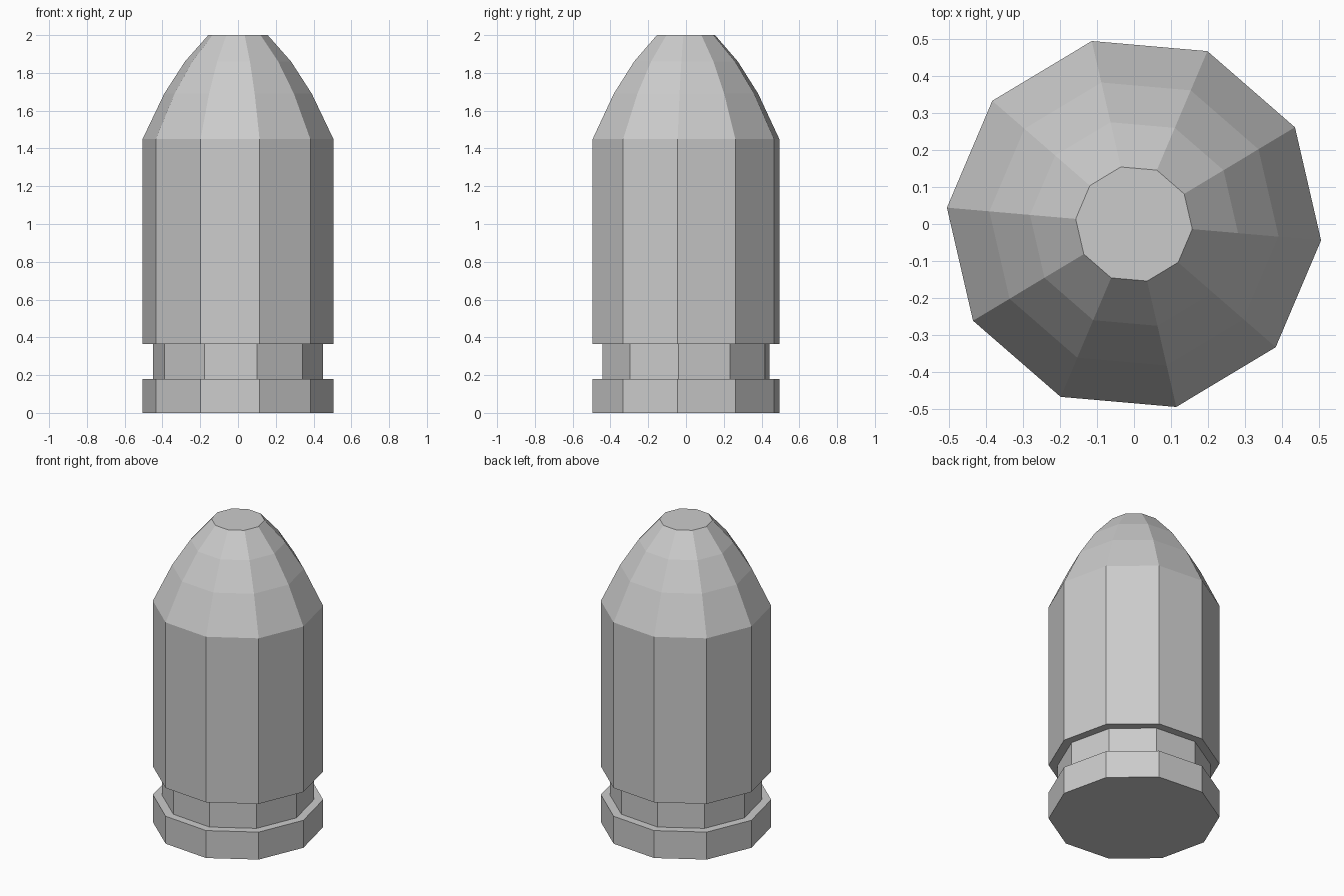
import bpy, bmesh
from math import cos, sin, tau, radians

if "Cube" in bpy.data.objects:
    bpy.data.objects.remove(bpy.data.objects["Cube"])

SIDES = 10
TURN = radians(-5)

# Outline from base to tip: (radius, height)
PROFILE = [
    (0.507, 0.0), (0.507, 0.18),      # rim
    (0.453, 0.18), (0.453, 0.365),    # extractor groove
    (0.507, 0.365), (0.507, 1.45),    # casing wall
    (0.392, 1.69), (0.282, 1.86),     # curved nose
    (0.158, 2.0),                     # flat tip
]


def lathe(name, profile):
    bm = bmesh.new()
    rings = []
    for r, z in profile:
        angles = [TURN + tau * i / SIDES for i in range(SIDES)]
        rings.append([bm.verts.new((r * cos(a), r * sin(a), z)) for a in angles])
    for low, high in zip(rings, rings[1:]):
        for i in range(SIDES):
            j = (i + 1) % SIDES
            bm.faces.new((low[i], low[j], high[j], high[i]))
    # Flat end caps
    bm.faces.new(rings[0][::-1])
    bm.faces.new(rings[-1])
    mesh = bpy.data.meshes.new(name)
    bm.to_mesh(mesh)
    bm.free()
    obj = bpy.data.objects.new(name, mesh)
    bpy.context.collection.objects.link(obj)
    return obj


# Whole cartridge as one faceted turned body
lathe("cartridge", PROFILE)
